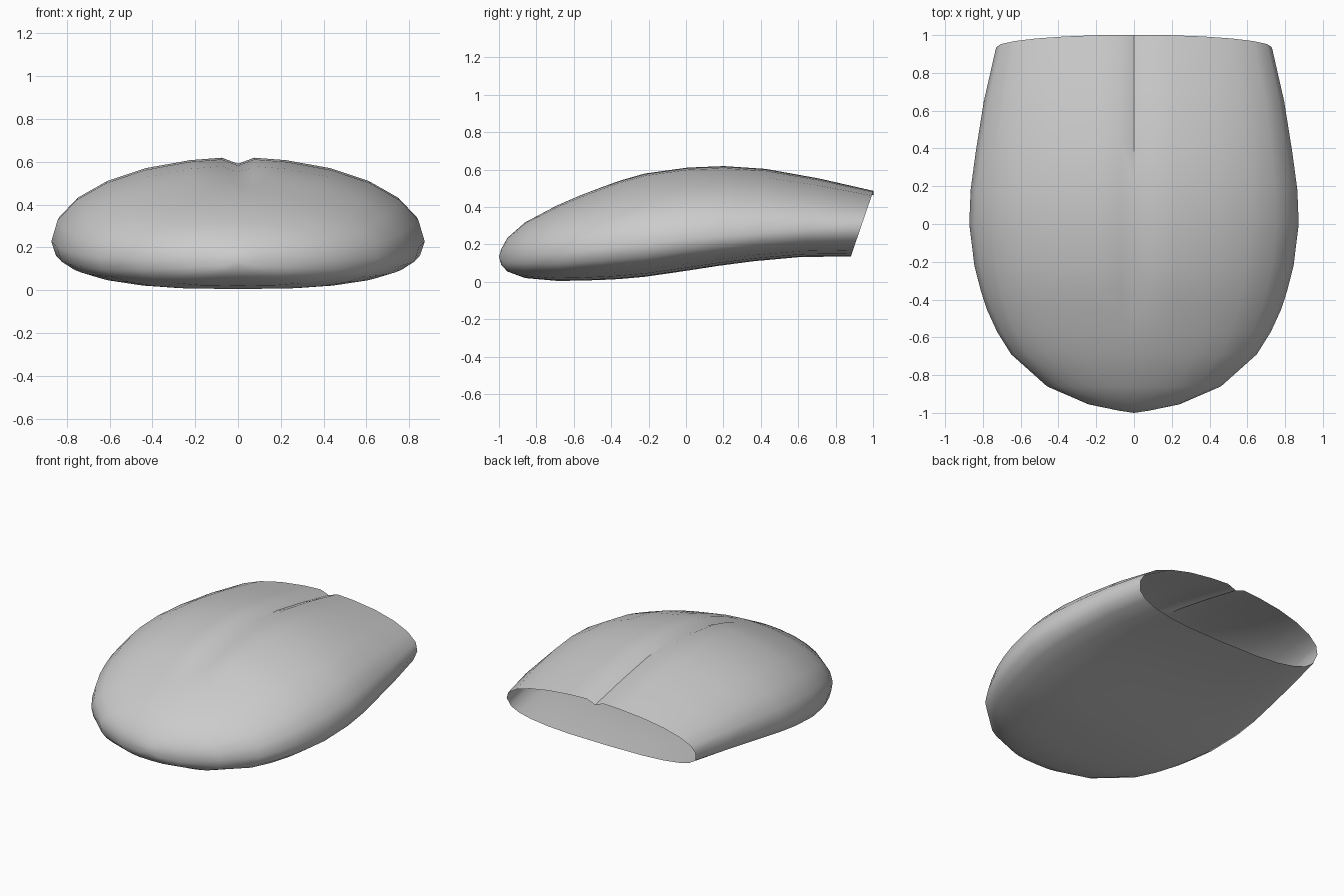
import bpy, bmesh
from math import sin, cos, radians, copysign

if "Cube" in bpy.data.objects:
    bpy.data.objects.remove(bpy.data.objects["Cube"])

# Stations front to back: y, half width, rim z, top z, bottom z, backward lean, groove depth
STATIONS = [
    (-0.988, 0.08, 0.135, 0.175, 0.090, 0.00, 0.0),
    (-0.955, 0.24, 0.138, 0.235, 0.055, 0.00, 0.0),
    (-0.86, 0.46, 0.142, 0.318, 0.020, 0.00, 0.0),
    (-0.69, 0.65, 0.152, 0.408, 0.005, 0.00, 0.0),
    (-0.57, 0.725, 0.165, 0.460, 0.006, 0.00, 0.0),
    (-0.45, 0.78, 0.178, 0.507, 0.010, 0.00, 0.014),
    (-0.35, 0.812, 0.19, 0.543, 0.015, 0.00, 0.03),
    (-0.22, 0.845, 0.20, 0.580, 0.027, 0.00, 0.03),
    (0.00, 0.872, 0.228, 0.612, 0.058, 0.02, 0.03),
    (0.18, 0.865, 0.242, 0.620, 0.085, 0.06, 0.03),
    (0.38, 0.838, 0.258, 0.605, 0.110, 0.13, 0.03),
    (0.65, 0.795, 0.278, 0.553, 0.133, 0.23, 0.03),
    (0.935, 0.730, 0.292, 0.487, 0.135, 0.343, 0.025),
]
# 24-sided section, with two extra points beside the groove
ANGLES = sorted(list(range(0, 360, 15)) + [85, 95])


def section(bm, y, w, rim, top, bottom, lean, groove):
    ring = []
    for a in ANGLES:
        c, s = cos(radians(a)), sin(radians(a))
        if a <= 180:                      # elliptical upper half
            x, z = w * c, rim + (top - rim) * s
        else:                             # flatter lower half
            x = w * copysign(abs(c) ** 0.71, c)
            z = rim - (rim - bottom) * abs(s) ** 0.71
        yy = y + lean * (z - rim)
        if a == 90:
            z -= groove
        ring.append(bm.verts.new((x, yy, z)))
    return ring


# Shell: lofted sections, closed at the front tip, open at the back
bm = bmesh.new()
rings = [section(bm, *st) for st in STATIONS]
n = len(ANGLES)
for r0, r1 in zip(rings, rings[1:]):
    for i in range(n):
        j = (i + 1) % n
        bm.faces.new((r0[i], r0[j], r1[j], r1[i]))
tip = bm.verts.new((0, -1.0, 0.135))
for i in range(n):
    bm.faces.new((tip, rings[0][(i + 1) % n], rings[0][i]))
bmesh.ops.recalc_face_normals(bm, faces=bm.faces)
# Make sure the open shell faces outward
bm.faces.ensure_lookup_table()
if sum(f.normal.dot(f.calc_center_median() - tip.co.lerp((0, 1, 0.3), 0.5)) for f in bm.faces) < 0:
    bmesh.ops.reverse_faces(bm, faces=bm.faces)

mesh = bpy.data.meshes.new("grooved_shell")
bm.to_mesh(mesh)
bm.free()
shell = bpy.data.objects.new("grooved_shell", mesh)
bpy.context.collection.objects.link(shell)
bpy.context.view_layer.objects.active = shell
shell.select_set(True)
bpy.ops.object.shade_smooth_by_angle(angle=radians(42))
